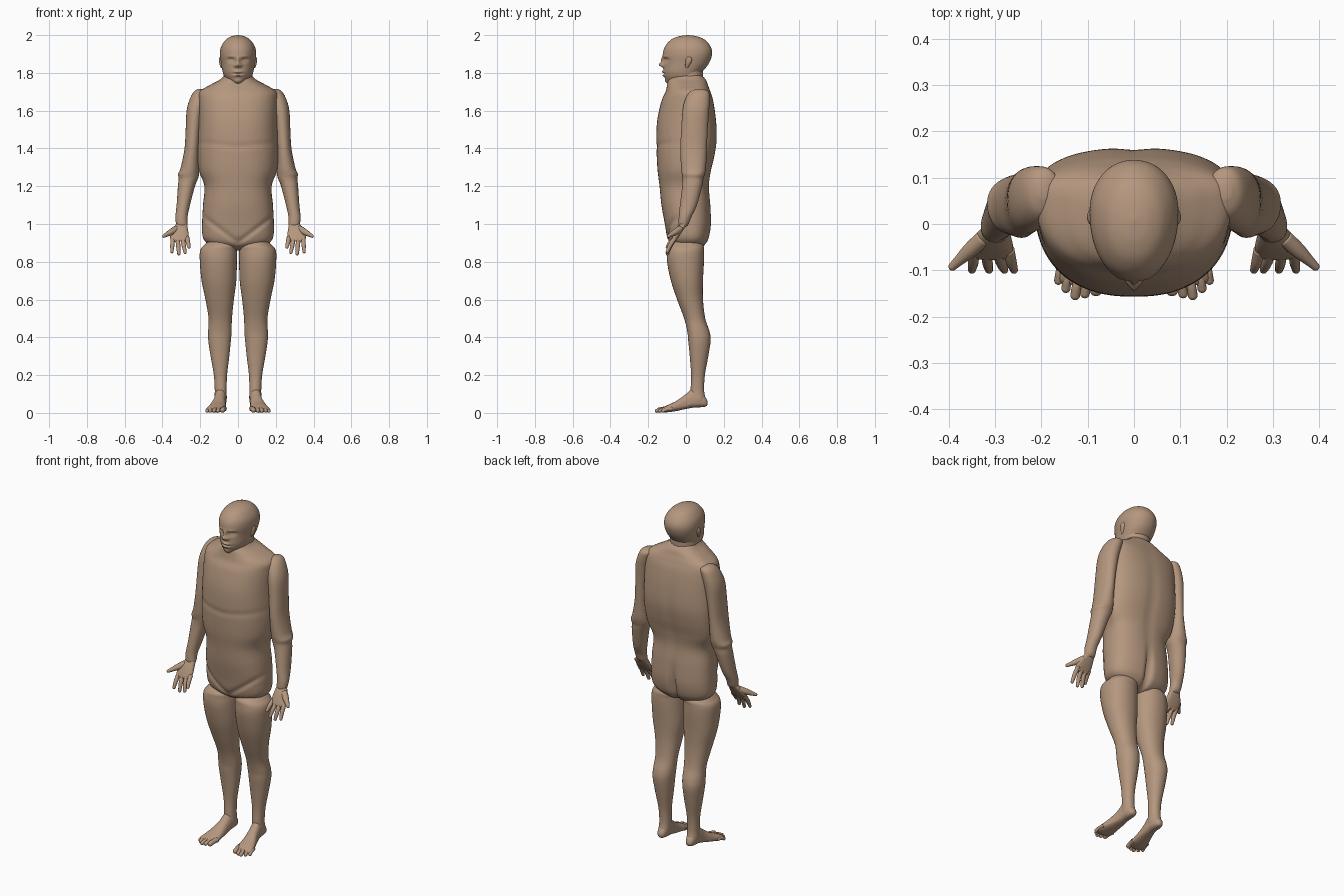
import bpy, bmesh, math
from mathutils import Vector

skin = bpy.data.materials.new("skin_tan")
skin.diffuse_color = (0.46, 0.31, 0.21, 1)


def catmull(rows, steps):
    """Smoothly interpolate rows of numbers."""
    out = []
    for i in range(len(rows) - 1):
        p0, p1 = rows[max(i - 1, 0)], rows[i]
        p2, p3 = rows[i + 1], rows[min(i + 2, len(rows) - 1)]
        for s in range(steps):
            t = s / steps
            out.append([0.5 * (2 * b + (c - a) * t + (2 * a - 5 * b + 4 * c - d) * t * t
                               + (3 * b - a - 3 * c + d) * t ** 3)
                        for a, b, c, d in zip(p0, p1, p2, p3)])
    out.append(list(rows[-1]))
    return out


def skin_rings(name, rings, mirror=False, deform=None):
    """Bridge closed rings of points into a capped smooth object."""
    bm = bmesh.new()
    vs = [[bm.verts.new(deform(Vector(p)) if deform else p) for p in r] for r in rings]
    n = len(vs[0])
    for a, b in zip(vs, vs[1:]):
        for i in range(n):
            j = (i + 1) % n
            bm.faces.new((a[i], a[j], b[j], b[i]))
    bm.faces.new(vs[0])
    bm.faces.new(vs[-1])
    bmesh.ops.recalc_face_normals(bm, faces=bm.faces)
    for f in bm.faces:
        f.smooth = True
    me = bpy.data.meshes.new(name)
    bm.to_mesh(me)
    bm.free()
    me.materials.append(skin)
    ob = bpy.data.objects.new(name, me)
    bpy.context.collection.objects.link(ob)
    if mirror:
        ob.modifiers.new("mirror", 'MIRROR').use_mirror_merge = False
    return ob


def loft(name, rows, power=2.0, segs=40, steps=5, along='z', mirror=False, deform=None):
    """Rows: station, x min, x max, widest depth, depth min, depth max."""
    rings = []
    for t, x0, x1, c, d0, d1 in catmull(rows, steps):
        ring = []
        for i in range(segs):
            a = 2 * math.pi * i / segs
            ca, sa = math.cos(a), math.sin(a)
            u = math.copysign(abs(ca) ** (2 / power), ca)
            w = math.copysign(abs(sa) ** (2 / power), sa)
            x = (x0 + x1) / 2 + u * (x1 - x0) / 2
            d = c + w * ((d1 - c) if w > 0 else (c - d0))
            ring.append((x, d, t) if along == 'z' else (x, t, d))
        rings.append(ring)
    return skin_rings(name, rings, mirror, deform)


def digit(name, pts, segs=14):
    """Tapered finger or toe through (x, y, z, radius) points, round tip."""
    rows = catmull(pts, 5)
    axis = (Vector(pts[-1][:3]) - Vector(pts[0][:3])).normalized()
    x, y, z, r = rows[-1]
    for k in range(1, 6):
        a = k / 5 * math.pi / 2 * 0.97
        p = Vector((x, y, z)) + axis * r * math.sin(a)
        rows.append([*p, r * math.cos(a)])
    side = axis.cross(Vector((0, 0.3, 1))).normalized()
    up = side.cross(axis)
    rings = []
    for x, y, z, r in rows:
        angs = [2 * math.pi * i / segs for i in range(segs)]
        rings.append([Vector((x, y, z)) + side * r * math.cos(a) + up * r * math.sin(a) for a in angs])
    return skin_rings(name, rings, True)


def gauss(v, c, s):
    return math.exp(-((v - c) / s) ** 2)


# torso with groin crease, buttock cleft and spine groove
def shape_torso(v):
    if v.y < 0:
        v.y += 0.009 * gauss(v.z, 0.9 + 0.75 * abs(v.x), 0.014)
        v.y += 0.004 * gauss(v.z, 1.41 + 0.1 * abs(v.x), 0.015)
    else:
        v.y -= 0.035 * gauss(v.x, 0, 0.016) * gauss(v.z, 0.95, 0.11)
        v.y -= 0.006 * gauss(v.x, 0, 0.03) * gauss(v.z, 1.35, 0.25)
    return v


torso = [(0.86, 0.03, 0.02, -0.03, 0.05), (0.872, 0.12, 0.02, -0.055, 0.08),
         (0.895, 0.16, 0.02, -0.085, 0.105), (0.93, 0.186, 0.02, -0.1, 0.122),
         (1.0, 0.19, 0.02, -0.112, 0.133), (1.1, 0.185, 0.02, -0.13, 0.13),
         (1.2, 0.178, 0.02, -0.14, 0.123), (1.28, 0.206, 0.04, -0.15, 0.133),
         (1.36, 0.215, 0.05, -0.155, 0.152), (1.45, 0.215, 0.06, -0.157, 0.164),
         (1.55, 0.212, 0.06, -0.152, 0.16), (1.65, 0.212, 0.06, -0.13, 0.145),
         (1.70, 0.205, 0.06, -0.108, 0.13), (1.735, 0.15, 0.05, -0.1, 0.117),
         (1.765, 0.095, 0.03, -0.094, 0.105), (1.79, 0.07, 0.02, -0.075, 0.08)]
loft("torso", [(z, -w, w, c, a, b) for z, w, c, a, b in torso], 2.4, 96, 8, deform=shape_torso)

# neck
loft("neck", [(1.7, -0.085, 0.085, 0.02, -0.08, 0.09), (1.76, -0.078, 0.078, 0.02, -0.08, 0.09),
              (1.83, -0.075, 0.075, 0.02, -0.07, 0.09)])

# head with face features: (x, z, width, height, push)
FACE = [(0, 1.843, 0.012, 0.012, -0.025), (0, 1.868, 0.009, 0.018, -0.012),
        (0.015, 1.838, 0.008, 0.008, -0.01), (0.037, 1.868, 0.017, 0.011, 0.015),
        (0.037, 1.865, 0.011, 0.005, -0.008), (0.035, 1.886, 0.02, 0.007, -0.005),
        (0, 1.806, 0.022, 0.006, -0.011), (0, 1.786, 0.02, 0.006, -0.01),
        (0, 1.796, 0.026, 0.003, 0.006), (0, 1.755, 0.022, 0.012, -0.007)]


def shape_face(v):
    if v.y < -0.03:
        x = abs(v.x)
        v.y += sum(d * gauss(x, fx, sx) * gauss(v.z, fz, sz) for fx, fz, sx, sz, d in FACE)
    return v


head = [(1.738, 0.02, -0.06, -0.088, -0.01), (1.75, 0.042, -0.03, -0.1, 0.03),
        (1.775, 0.07, 0, -0.112, 0.06), (1.805, 0.081, 0.0, -0.118, 0.086),
        (1.85, 0.09, 0.02, -0.118, 0.121), (1.9, 0.096, 0.025, -0.122, 0.138),
        (1.94, 0.089, 0.02, -0.111, 0.13), (1.975, 0.065, 0.015, -0.08, 0.1),
        (1.993, 0.036, 0.012, -0.04, 0.06), (2.0, 0.004, 0.01, 0.006, 0.014)]
loft("head", [(z, -w, w, c, a, b) for z, w, c, a, b in head], 2.1, 128, 9, deform=shape_face)

# ears
loft("ear", [(1.825, 0.083, 0.088, 0.005, 0.0, 0.01), (1.835, 0.078, 0.094, 0.007, -0.004, 0.016),
             (1.86, 0.08, 0.101, 0.015, -0.003, 0.03), (1.878, 0.085, 0.1, 0.015, 0.002, 0.03),
             (1.885, 0.09, 0.095, 0.015, 0.012, 0.02)], segs=20, mirror=True)

# arms
loft("arm", [(0.985, 0.272, 0.322, -0.018, -0.035, 0.0), (1.0, 0.268, 0.328, -0.014, -0.04, 0.014),
             (1.04, 0.267, 0.331, -0.005, -0.038, 0.03), (1.1, 0.254, 0.325, 0.015, -0.032, 0.058),
             (1.2, 0.228, 0.318, 0.035, -0.02, 0.085), (1.24, 0.212, 0.314, 0.04, -0.018, 0.092),
             (1.265, 0.206, 0.317, 0.045, -0.022, 0.1), (1.3, 0.205, 0.303, 0.045, -0.026, 0.106),
             (1.4, 0.203, 0.283, 0.04, -0.03, 0.11), (1.5, 0.195, 0.277, 0.045, -0.025, 0.115),
             (1.6, 0.18, 0.272, 0.055, -0.018, 0.122), (1.66, 0.165, 0.256, 0.06, -0.004, 0.125),
             (1.7, 0.16, 0.234, 0.07, 0.02, 0.12), (1.715, 0.185, 0.21, 0.07, 0.055, 0.09)], 2.1,
     mirror=True)

# palms
loft("palm", [(0.908, 0.275, 0.345, -0.068, -0.076, -0.06), (0.918, 0.263, 0.357, -0.063, -0.077, -0.049),
              (0.94, 0.261, 0.358, -0.05, -0.069, -0.033), (0.97, 0.265, 0.345, -0.033, -0.055, -0.013),
              (1.0, 0.27, 0.328, -0.016, -0.036, 0.004), (1.02, 0.275, 0.322, -0.008, -0.025, 0.01)],
     2.5, mirror=True)

# fingers and thumb: base x, tip x, tip z
for label, bx, tx, tz in (("little", 0.27, 0.259, 0.878), ("ring", 0.295, 0.28, 0.85),
                          ("middle", 0.32, 0.313, 0.842), ("index", 0.345, 0.35, 0.853)):
    digit(label + "_finger", [(bx, -0.055, 0.93, 0.012), ((bx + tx) / 2, -0.083, (0.925 + tz) / 2, 0.0115),
                              (tx, -0.099, tz, 0.0085)])
digit("thumb", [(0.325, -0.03, 0.975, 0.018), (0.352, -0.055, 0.958, 0.017),
                (0.376, -0.077, 0.945, 0.012), (0.392, -0.092, 0.936, 0.009)])

# legs
loft("leg", [(0.04, 0.068, 0.118, 0.06, 0.03, 0.1), (0.07, 0.06, 0.125, 0.06, 0.02, 0.104),
             (0.12, 0.06, 0.123, 0.06, 0.024, 0.096), (0.2, 0.058, 0.128, 0.06, 0.027, 0.1),
             (0.3, 0.046, 0.145, 0.06, 0.02, 0.118), (0.38, 0.038, 0.157, 0.06, 0.012, 0.13),
             (0.43, 0.034, 0.158, 0.055, 0.007, 0.125), (0.5, 0.032, 0.156, 0.045, -0.01, 0.102),
             (0.6, 0.022, 0.172, 0.02, -0.047, 0.09), (0.7, 0.009, 0.193, 0.01, -0.08, 0.09),
             (0.8, 0.006, 0.202, 0.0, -0.1, 0.095), (0.86, 0.006, 0.2, 0.0, -0.1, 0.095),
             (0.89, 0.008, 0.178, 0.01, -0.09, 0.09), (0.93, 0.04, 0.14, 0.02, -0.04, 0.05)],
     2.15, 48, 6, mirror=True)

# feet, lofted from toes to heel
loft("foot", [(-0.132, 0.085, 0.145, 0.014, 0.006, 0.022), (-0.12, 0.07, 0.163, 0.015, 0.003, 0.03),
              (-0.09, 0.064, 0.163, 0.02, 0.004, 0.045), (-0.05, 0.064, 0.15, 0.03, 0.01, 0.064),
              (0.0, 0.064, 0.132, 0.04, 0.021, 0.1), (0.04, 0.062, 0.125, 0.06, 0.028, 0.13),
              (0.08, 0.064, 0.121, 0.06, 0.03, 0.11), (0.105, 0.072, 0.113, 0.055, 0.034, 0.08),
              (0.115, 0.085, 0.1, 0.052, 0.045, 0.06)], 2.3, along='y', mirror=True)

# toes: x, tip y, radius
for label, x, ty, r in (("big", 0.079, -0.142, 0.014), ("second", 0.103, -0.15, 0.0105),
                        ("third", 0.124, -0.154, 0.0105), ("fourth", 0.144, -0.139, 0.01),
                        ("small", 0.16, -0.122, 0.0095)):
    digit(label + "_toe", [(x - 0.006, ty + 0.05, 0.022, r), (x, ty + 0.02, 0.019, r * 0.95),
                           (x + 0.003, ty, r + 0.0005, r)])
